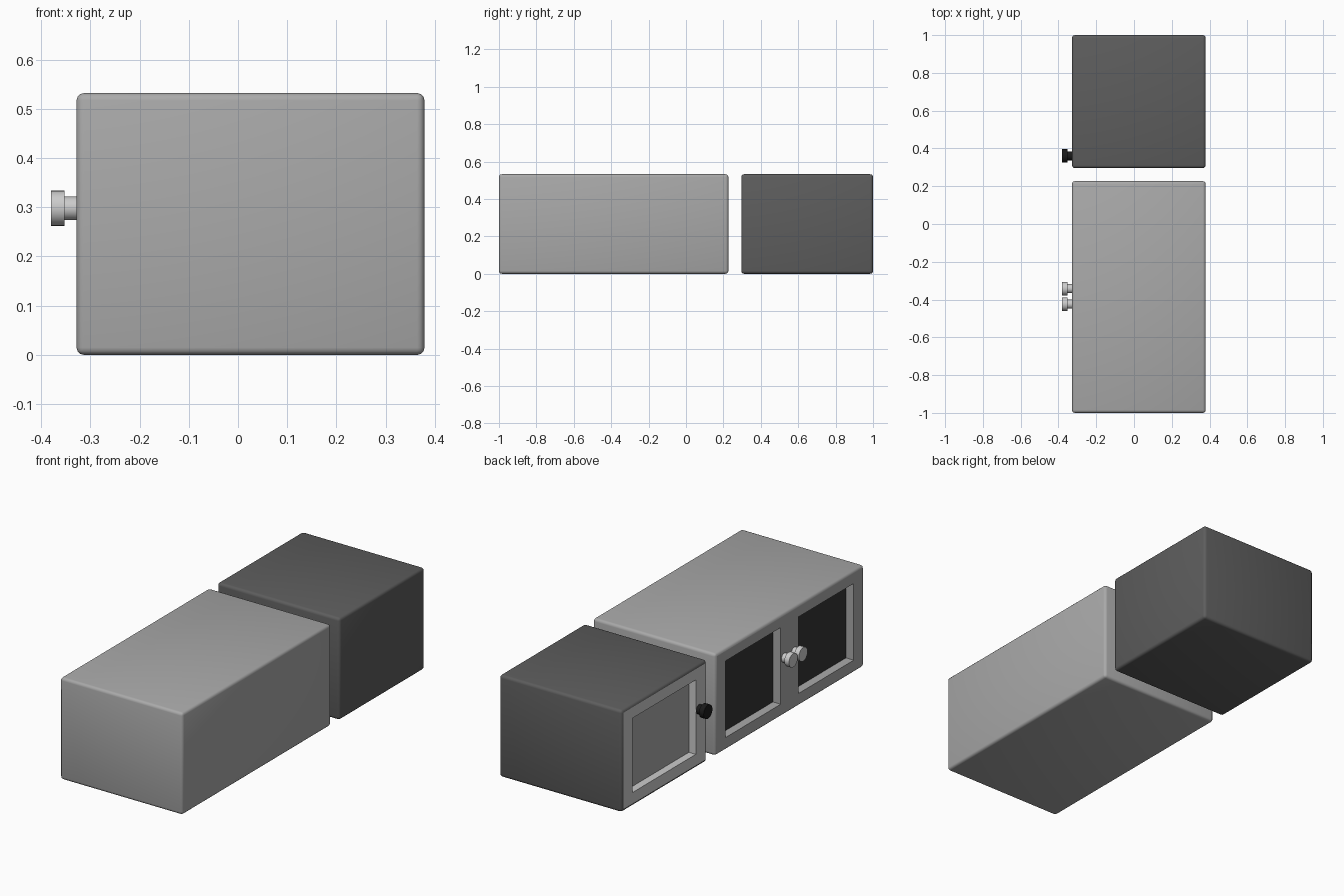
import bpy, bmesh, math
from mathutils import Matrix, Vector

if "Cube" in bpy.data.objects:
    bpy.data.objects.remove(bpy.data.objects["Cube"])

X0, X1, H = -0.328, 0.379, 0.532   # door plane, back plane, height
BEVEL = 0.015


def material(name, v):
    m = bpy.data.materials.new(name)
    m.diffuse_color = (v, v, v, 1)
    m.use_nodes = True
    m.node_tree.nodes["Principled BSDF"].inputs["Base Color"].default_value = m.diffuse_color
    return m


GREY = material("mid_grey", 0.4)
DARK = material("dark_grey", 0.11)
PALE = material("pale_grey", 0.65)
SMOKED = material("smoked_panel", 0.035)
BLACK = material("black", 0.01)
STEEL = material("light_knob", 0.8)


def finish(bm, name, mats, angle):
    me = bpy.data.meshes.new(name)
    bm.to_mesh(me)
    bm.free()
    ob = bpy.data.objects.new(name, me)
    bpy.context.collection.objects.link(ob)
    for m in mats:
        me.materials.append(m)
    bpy.ops.object.select_all(action='DESELECT')
    ob.select_set(True)
    bpy.context.view_layer.objects.active = ob
    bpy.ops.object.shade_smooth_by_angle(angle=math.radians(angle))
    return ob


def carcass(name, y0, y1, mat):
    """Rounded box, open on the door side."""
    bm = bmesh.new()
    size = Vector((X1 - X0, y1 - y0, H))
    mid = Vector(((X0 + X1) / 2, (y0 + y1) / 2, H / 2))
    bmesh.ops.create_cube(bm, size=1, matrix=Matrix.Translation(mid) @ Matrix.Diagonal((*size, 1)))
    bmesh.ops.bevel(bm, geom=bm.edges[:], offset=BEVEL, segments=3, profile=0.5, affect='EDGES')
    bm.normal_update()
    front = [f for f in bm.faces if f.normal.x < -0.999 and f.calc_area() > 0.05]
    bmesh.ops.delete(bm, geom=front, context='FACES_ONLY')
    finish(bm, name, [mat], 60)


def doors(name, y0, y1, windows, z_margin, depth, frame_mat, pane_mat):
    """Flat door front with recessed panels at the given y ranges."""
    ys = sorted([y0 + BEVEL, y1 - BEVEL] + [y for w in windows for y in w])
    zs = [BEVEL, z_margin, H - z_margin, H - BEVEL]
    bm = bmesh.new()
    grid = [[bm.verts.new((X0, y, z)) for z in zs] for y in ys]
    recessed = []
    for i in range(len(ys) - 1):
        for j in range(3):
            f = bm.faces.new((grid[i][j], grid[i][j + 1], grid[i + 1][j + 1], grid[i + 1][j]))
            if i % 2 == 1 and j == 1:
                recessed.append(f)
    panes = bmesh.ops.extrude_discrete_faces(bm, faces=recessed)["faces"]
    for f in panes:
        f.material_index = 1
        bmesh.ops.translate(bm, vec=(depth, 0, 0), verts=f.verts)
    finish(bm, name, [frame_mat, pane_mat], 30)


def knob(name, y, mat):
    """Stem and wide cap turned around the x axis."""
    profile = [(X0 + 0.005, 0), (X0 + 0.005, 0.024), (-0.353, 0.024),
               (-0.353, 0.036), (-0.38, 0.036), (-0.38, 0)]
    bm = bmesh.new()
    c = Vector((0, y, 0.298))
    vs = [bm.verts.new(c + Vector((x, 0, r))) for x, r in profile]
    es = [bm.edges.new(p) for p in zip(vs, vs[1:])]
    bmesh.ops.spin(bm, geom=vs + es, cent=c, axis=(1, 0, 0), angle=math.tau, steps=24)
    bmesh.ops.remove_doubles(bm, verts=bm.verts[:], dist=1e-4)
    bmesh.ops.recalc_face_normals(bm, faces=bm.faces[:])
    finish(bm, name, [mat], 30)


# Wide two-door cabinet
carcass("wide_cabinet_body", -1, 0.227, GREY)
doors("wide_cabinet_doors", -1, 0.227, [(-0.915, -0.46), (-0.313, 0.142)], 0.066, 0.045, GREY, SMOKED)
for side, dy in (("left", 0.041), ("right", -0.041)):
    knob(side + "_door_knob", -0.3835 + dy, STEEL)

# Narrow single-door cabinet
carcass("narrow_cabinet_body", 0.296, 1, DARK)
doors("narrow_cabinet_door", 0.296, 1, [(0.388, 0.908)], 0.072, 0.04, PALE, GREY)
knob("narrow_door_knob", 0.361, BLACK)
